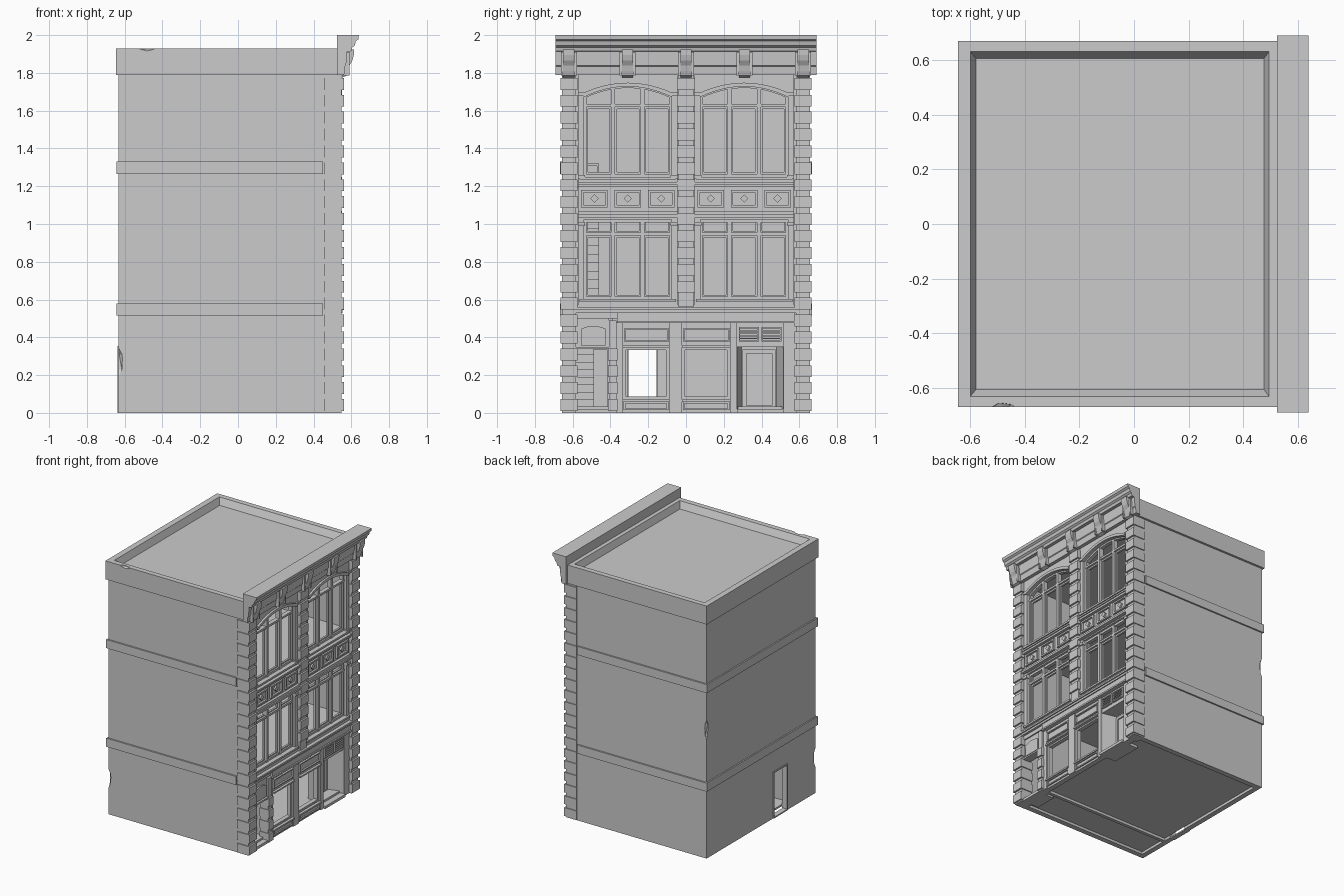
import bpy, bmesh, math
from mathutils import Matrix, Vector


def finish(bm, name):
    bmesh.ops.recalc_face_normals(bm, faces=bm.faces)
    me = bpy.data.meshes.new(name)
    bm.to_mesh(me)
    bm.free()
    ob = bpy.data.objects.new(name, me)
    bpy.context.collection.objects.link(ob)
    return ob


def part(name, boxes):
    """One object from boxes given as (x0, x1, y0, y1, z0, z1)."""
    bm = bmesh.new()
    for x0, x1, y0, y1, z0, z1 in boxes:
        m = Matrix.Translation(((x0 + x1) / 2, (y0 + y1) / 2, (z0 + z1) / 2))
        m = m @ Matrix.Diagonal((x1 - x0, y1 - y0, z1 - z0, 1))
        bmesh.ops.create_cube(bm, size=1, matrix=m)
    return finish(bm, name)


def prism(name, pts, a, b, axis):
    """Extrude a profile along x (pts = y,z), y (pts = x,z) or z (pts = x,y)."""
    bm = bmesh.new()
    put = {'x': lambda p, t: (t, *p), 'y': lambda p, t: (p[0], t, p[1]), 'z': lambda p, t: (*p, t)}[axis]
    f = bm.faces.new([bm.verts.new(put(p, a)) for p in pts])
    r = bmesh.ops.extrude_face_region(bm, geom=[f])
    d = Vector(put((0, 0), b - a))
    bmesh.ops.translate(bm, vec=d, verts=[v for v in r['geom'] if isinstance(v, bmesh.types.BMVert)])
    return finish(bm, name)


def frame(x0, x1, y0, y1, z0, z1, t):
    return [(x0, x1, y0, y0 + t, z0, z1), (x0, x1, y1 - t, y1, z0, z1),
            (x0, x1, y0 + t, y1 - t, z0, z0 + t), (x0, x1, y0 + t, y1 - t, z1 - t, z1)]


def chip(ob, loc, scale):
    """Break a small piece off an edge."""
    bm = bmesh.new()
    bmesh.ops.create_icosphere(bm, subdivisions=1, radius=1,
                               matrix=Matrix.Translation(loc) @ Matrix.Diagonal((*scale, 1)))
    cut = finish(bm, "chip_cutter")
    cut.hide_render = True
    mod = ob.modifiers.new("chip", 'BOOLEAN')
    mod.operation, mod.object, mod.solver = 'DIFFERENCE', cut, 'EXACT'
    bpy.context.view_layer.objects.active = ob
    bpy.ops.object.modifier_apply(modifier=mod.name)
    bpy.data.objects.remove(cut)


# Hollow shell: side walls, back wall with door opening, floors
left = part("side_wall_front", [(-0.632, 0.535, -0.655, -0.615, 0, 1.8)])
right = part("side_wall_back", [(-0.632, 0.535, 0.615, 0.655, 0, 1.8)])
part("rear_wall", [(-0.632, -0.592, -0.615, -0.31, 0, 1.8), (-0.632, -0.592, -0.15, 0.615, 0, 1.8),
                   (-0.632, -0.592, -0.31, -0.15, 0.345, 1.8)])
part("rear_door_frame", frame(-0.638, -0.6, -0.315, -0.145, 0, 0.355, 0.01))
part("floors", [(-0.592, 0.5, -0.365, 0.615, 0.02, 0.035), (-0.592, 0.5, -0.615, -0.39, 0.02, 0.035),
                (-0.592, 0.5, -0.615, 0.615, 0.53, 0.57), (-0.592, 0.5, -0.615, 0.615, 1.19, 1.23)])
part("hall_partition", [(-0.592, 0.49, -0.39, -0.365, 0.0, 0.53)])

# Stairs
part("hall_stairs", [(0.36 - 0.05 * (i + 1), 0.36 - 0.05 * i, -0.612, -0.49, 0.03, 0.03 + 0.04 * (i + 1))
                     for i in range(12)])
part("upper_stairs", [(0.30 - 0.05 * (i + 1), 0.30 - 0.05 * i, -0.57, -0.46, 0.57, 0.57 + 0.045 * (i + 1))
                      for i in range(13)])
part("stair_rail", frame(0.3, 0.31, -0.535, -0.46, 1.23, 1.32, 0.012))

# String courses wrapping sides and rear
for z in (0.515, 1.265):
    part("string_course", [(-0.642, 0.45, -0.667, -0.65, z, z + 0.065), (-0.642, 0.45, 0.65, 0.667, z, z + 0.065),
                           (-0.642, -0.63, -0.65, 0.65, z, z + 0.065)])

# Roof with sloped parapet
bm = bmesh.new()
rings = []
for x0, x1, y, z in ((-0.645, 0.527, 0.672, 1.79), (-0.645, 0.527, 0.672, 1.93),
                     (-0.60, 0.495, 0.632, 1.93), (-0.58, 0.477, 0.608, 1.88)):
    rings.append([bm.verts.new(p) for p in ((x0, -y, z), (x1, -y, z), (x1, y, z), (x0, y, z))])
for a, b in zip(rings, rings[1:]):
    for i in range(4):
        bm.faces.new((a[i], a[(i + 1) % 4], b[(i + 1) % 4], b[i]))
bm.faces.new(rings[0])
bm.faces.new(rings[-1])
roof = finish(bm, "roof_parapet")
chip(roof, (-0.48, -0.675, 1.935), (0.05, 0.022, 0.02))
chip(left, (-0.637, -0.66, 0.27), (0.03, 0.03, 0.09))
chip(right, (-0.637, 0.66, 0.98), (0.025, 0.025, 0.09))

# Main cornice, frieze and brackets
prism("cornice", [(0.525, 2.0), (0.64, 2.0), (0.637, 1.978), (0.624, 1.968), (0.618, 1.945), (0.605, 1.935),
                  (0.60, 1.915), (0.578, 1.912), (0.572, 1.84), (0.567, 1.835), (0.562, 1.79), (0.525, 1.79)],
      -0.692, 0.692, 'y')
for i in range(5):
    y = (i - 2) * 0.31
    prism("cornice_bracket", [(0.55, 1.925), (0.615, 1.925), (0.613, 1.895), (0.605, 1.865), (0.59, 1.84),
                              (0.583, 1.81), (0.575, 1.785), (0.55, 1.775)], y - 0.03, y + 0.03, 'y')
    part("bracket_sides", [(0.55, 0.59, y + s - 0.006, y + s + 0.006, 1.785, 1.91) for s in (-0.036, 0.036)])

# Rusticated pilasters
PITCH = 1.79 / 20
for s in (-1, 1):
    y0, y1 = sorted((s * 0.582, s * 0.657))
    part("corner_pilaster", [(0.46, 0.549, y0, y1, 0, 1.79)] +
         [(0.458, 0.562, y0 - 0.007, y1 + 0.007, i * PITCH + 0.01, i * PITCH + 0.073) for i in range(20)])
part("centre_pilaster", [(0.47, 0.549, -0.04, 0.04, 0.56, 1.79)] +
     [(0.47, 0.562, -0.047, 0.047, i * PITCH + 0.01, i * PITCH + 0.073) for i in range(7, 20)])
part("entry_pier", [(0.47, 0.54, -0.408, -0.368, 0, 0.49)] +
     [(0.47, 0.552, -0.413, -0.363, i * PITCH + 0.01, i * PITCH + 0.073) for i in range(4)])


def arc(c, half, z, rise, n=12):
    return [(c + half * t, z + rise * (1 - t * t)) for t in (2 * i / n - 1 for i in range(n + 1))]


# Upper bays, the same left and right
for c in (-0.308, 0.308):
    a, b = c - 0.265, c + 0.265
    w0, w1 = c - 0.232, c + 0.232
    part("bay_jambs", [(0.48, 0.535, y0, y1, z0, z1) for y0, y1 in ((a, w0), (w1, b))
                       for z0, z1 in ((0.57, 1.05), (1.2, 1.79))] +
         [(0.48, 0.545, y0, y1, z, z + 0.02) for y0, y1 in ((a, w0 + 0.005), (w1 - 0.005, b))
          for z in (1.24, 1.68, 0.99)])
    top = arc(c, 0.232, 1.685, 0.055)
    prism("arch_wall", [(a, 1.80), (a, 1.685)] + top + [(b, 1.685), (b, 1.80)], 0.48, 0.535, 'x')
    prism("arch_moulding", arc(c, 0.245, 1.69, 0.058) + arc(c, 0.232, 1.672, 0.056)[::-1], 0.52, 0.55, 'x')
    prism("arch_frame", top + arc(c, 0.232, 1.665, 0.055)[::-1], 0.485, 0.515, 'x')
    # Three-light windows with transoms and sashes
    for z0, z1, tr, arched in ((0.60, 1.02, 0.94, False), (1.25, 1.70, 1.62, True)):
        bars = [(0.485, 0.515, w0, w1, z0, z0 + 0.015), (0.485, 0.517, w0, w1, tr, tr + 0.015)]
        bars += [(0.485, 0.515, w0, w0 + 0.012, z0, z1), (0.485, 0.515, w1 - 0.012, w1, z0, z1)]
        bars += [(0.485, 0.52, c + m - 0.011, c + m + 0.011, z0, z1 + 0.03 * arched) for m in (-0.078, 0.078)]
        for m in (-0.154, 0, 0.154):
            bars += frame(0.488, 0.503, c + m - 0.07, c + m + 0.07, z0 + 0.012, tr, 0.012)
            if not arched:
                bars += frame(0.488, 0.503, c + m - 0.07, c + m + 0.07, tr + 0.012, z1, 0.01)
        if not arched:
            bars.append((0.485, 0.515, w0, w1, z1 - 0.012, z1 + 0.02))
        part("window_frame", bars)
    # Spandrel with diamond panels, sills and mouldings
    part("spandrel", [(0.48, 0.53, a, b, 1.025, 1.25), (0.48, 0.56, a, b, 1.035, 1.05),
                      (0.48, 0.55, a, b, 1.05, 1.07), (0.48, 0.55, a, b, 1.195, 1.21),
                      (0.48, 0.558, a, b, 1.21, 1.222), (0.48, 0.55, a + 0.01, b - 0.01, 1.236, 1.25)])
    for m in (-0.177, 0, 0.177):
        y = c + m
        part("spandrel_panel", frame(0.525, 0.545, y - 0.07, y + 0.07, 1.088, 1.18, 0.012))
        prism("panel_diamond", [(y - 0.022, 1.135), (y, 1.113), (y + 0.022, 1.135), (y, 1.157)], 0.525, 0.542, 'x')
    part("lower_sill", [(0.48, 0.535, a, b, 0.555, 0.60), (0.48, 0.55, a + 0.01, b - 0.01, 0.588, 0.602)])

# Shopfront cornice and fascia
part("shop_cornice", [(0.48, 0.535, -0.582, 0.582, 0.50, 0.57), (0.48, 0.562, -0.582, 0.582, 0.545, 0.558),
                      (0.48, 0.553, -0.582, 0.582, 0.53, 0.545), (0.48, 0.545, -0.365, 0.575, 0.485, 0.53),
                      (0.48, 0.555, -0.365, 0.575, 0.475, 0.487)])

# Shopfront posts, header, transom panels and window frames
part("shop_posts", [(0.48, 0.53, y0, y1, 0, 0.48) for y0, y1 in
                    ((-0.37, -0.335), (-0.088, -0.022), (0.235, 0.27), (0.515, 0.582))])
part("shop_header", [(0.48, 0.522, -0.335, 0.515, 0.35, 0.48)])
for y0, y1 in ((-0.335, -0.088), (-0.022, 0.235)):
    part("shop_window_frame", frame(0.485, 0.518, y0, y1, 0.068, 0.352, 0.018) +
         [(0.48, 0.54, y0, y1, 0.345, 0.356)])
    part("shop_transom_panel", frame(0.515, 0.535, y0 + 0.007, y1 - 0.003, 0.378, 0.448, 0.008))
    part("stall_riser", [(0.48, 0.52, y0, y1, 0, 0.075), (0.48, 0.54, y0, y1, 0.058, 0.07)] +
         frame(0.51, 0.53, y0 + 0.005, y1 - 0.005, 0.015, 0.06, 0.009))
for y in (0.333, 0.452):
    part("vent_grille", frame(0.515, 0.535, y - 0.053, y + 0.053, 0.378, 0.455, 0.007) +
         [(0.515, 0.532, y - 0.05, y + 0.05, 0.39 + 0.014 * i, 0.397 + 0.014 * i) for i in range(4)])

# Recessed shop door with splayed sides
prism("recess_side", [(0.52, 0.27), (0.41, 0.295), (0.41, 0.28), (0.52, 0.255)], 0, 0.36, 'z')
prism("recess_side", [(0.52, 0.515), (0.41, 0.48), (0.41, 0.495), (0.52, 0.53)], 0, 0.36, 'z')
part("recess_ceiling_floor", [(0.40, 0.52, 0.27, 0.515, 0.35, 0.365), (0.40, 0.545, 0.27, 0.515, 0, 0.02)])
part("shop_door", [(0.395, 0.41, 0.28, 0.495, 0.015, 0.355)] + frame(0.40, 0.42, 0.30, 0.475, 0.02, 0.335, 0.02))

# Stair entrance: header, arched panel, half-open door
part("entry_header", [(0.48, 0.525, -0.582, -0.408, 0.338, 0.51), (0.48, 0.542, -0.582, -0.408, 0.338, 0.35),
                      (0.40, 0.54, -0.582, -0.408, 0, 0.02)])
prism("entry_arched_panel", [(-0.555, 0.358), (-0.425, 0.358)] + arc(-0.49, 0.065, 0.445, 0.015, 8)[::-1],
      0.52, 0.536, 'x')
part("entry_door", [(0.44, 0.452, -0.49, -0.415, 0.03, 0.335)])
